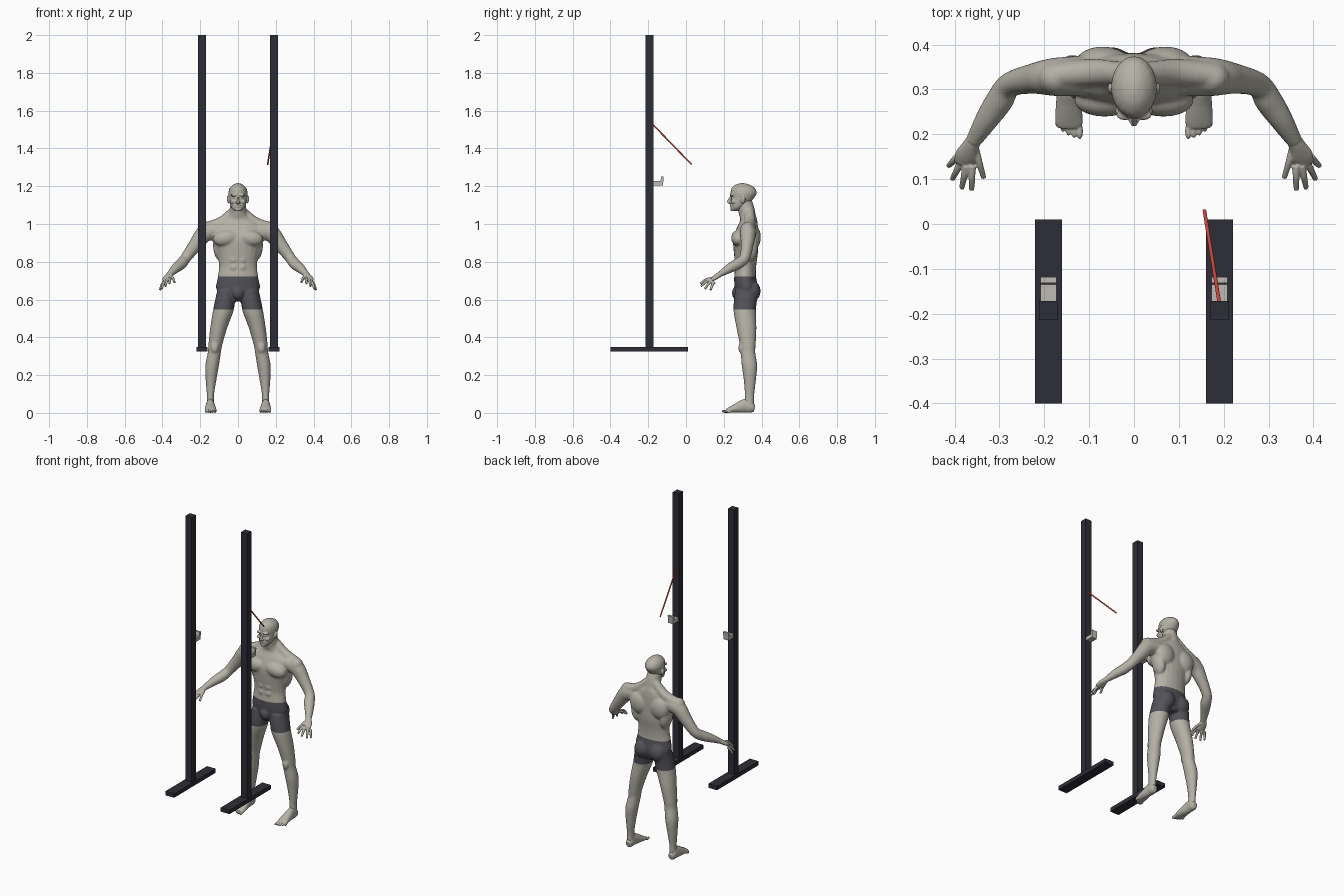
import bpy
import bmesh
import math
from mathutils import Vector, Matrix

default = bpy.data.objects.get("Cube")
if default:
    bpy.data.objects.remove(default)


def make_material(name, colour):
    material = bpy.data.materials.new(name)
    material.use_nodes = True
    material.diffuse_color = (*colour, 1)
    material.node_tree.nodes["Principled BSDF"].inputs["Base Color"].default_value = (*colour, 1)
    return material


steel = make_material("dark steel", (.027, .027, .038))
skin = make_material("pale clay skin", (.46, .44, .385))
fabric = make_material("grey shorts fabric", (.085, .085, .1))
hook_metal = make_material("light hook metal", (.52, .5, .46))
red = make_material("red rod", (.6, .06, .045))


def add_object(name, bm, *materials):
    bmesh.ops.recalc_face_normals(bm, faces=bm.faces[:])
    mesh = bpy.data.meshes.new(name)
    bm.to_mesh(mesh)
    bm.free()
    for material in materials:
        mesh.materials.append(material)
    obj = bpy.data.objects.new(name, mesh)
    bpy.context.collection.objects.link(obj)
    return obj


def box(name, low, high, material):
    low, high = Vector(low), Vector(high)
    bm = bmesh.new()
    place = Matrix.Translation((low + high) / 2) @ Matrix.Diagonal((*(high - low), 1))
    bmesh.ops.create_cube(bm, size=1, matrix=place)
    return add_object(name, bm, material)


def spline(points, steps=5):
    """Smooth in-between stations for a list of (x, y, z, width, depth)."""
    knots = [points[0], *points, points[-1]]
    for a, b, c, d in zip(knots, knots[1:], knots[2:], knots[3:]):
        for step in range(steps):
            t = step / steps
            yield [q + t / 2 * (r - p + t * (2*p - 5*q + 4*r - s + t * (3*(q - r) + s - p)))
                   for p, q, r, s in zip(a, b, c, d)]
    yield list(points[-1])


def loft(bm, points, level=False, sides=20):
    """Closed tube of elliptical rings; level keeps every ring horizontal."""
    stations = list(spline(points))
    rings = []
    for i, (x, y, z, width, depth) in enumerate(stations):
        before, after = stations[max(i - 1, 0)], stations[min(i + 1, len(stations) - 1)]
        across, along = Vector((1, 0, 0)), Vector((0, 1, 0))
        if not level:
            heading = (Vector(after[:3]) - Vector(before[:3])).normalized()
            across = heading.cross(Vector((0, 0, 1))).normalized()
            along = across.cross(heading)
        ring = []
        for k in range(sides):
            angle = math.tau * k / sides
            ring.append(bm.verts.new(Vector((x, y, z)) + across * width * math.cos(angle)
                                     + along * depth * math.sin(angle)))
        rings.append(ring)
    for lower, upper in zip(rings, rings[1:]):
        for k in range(sides):
            n = (k + 1) % sides
            bm.faces.new((lower[k], lower[n], upper[n], upper[k]))
    bm.faces.new(rings[0])
    bm.faces.new(rings[-1])


def blob(bm, centre, radii, tilt=0):
    place = (Matrix.Translation(centre) @ Matrix.Rotation(tilt, 4, "Y")
             @ Matrix.Diagonal((*radii, 1)))
    bmesh.ops.create_uvsphere(bm, u_segments=20, v_segments=12, radius=1, matrix=place)


def mirror_parts(bm):
    copy = bmesh.ops.duplicate(bm, geom=bm.verts[:] + bm.edges[:] + bm.faces[:])
    for item in copy["geom"]:
        if isinstance(item, bmesh.types.BMVert):
            item.co.x *= -1


def fuse(name, bm, voxel, softness, *materials):
    """Merge overlapping parts into one soft surface."""
    obj = add_object(name, bm, *materials)
    remesh = obj.modifiers.new("merge", "REMESH")
    remesh.mode = "VOXEL"
    remesh.voxel_size = voxel
    remesh.use_smooth_shade = True
    smooth = obj.modifiers.new("soften", "SMOOTH")
    smooth.factor = .5
    smooth.iterations = softness
    return obj


# Uprights, floor bars and hooks
for label, side in (("left", 1), ("right", -1)):
    x = side * .191
    box(label + "_post", (x - .021, -.214, .345), (x + .021, -.172, 2), steel)
    box(label + "_floor_bar", (x - .03, -.4, .325), (x + .03, .01, .35), steel)
    bm = bmesh.new()
    outline = [(-.172, 1.205), (-.122, 1.205), (-.118, 1.252), (-.131, 1.252),
               (-.135, 1.228), (-.172, 1.228)]
    face = bm.faces.new([bm.verts.new((x - .018, y, z)) for y, z in outline])
    extruded = bmesh.ops.extrude_face_region(bm, geom=[face])["geom"]
    bmesh.ops.translate(bm, vec=(.036, 0, 0),
                        verts=[v for v in extruded if isinstance(v, bmesh.types.BMVert)])
    add_object(label + "_hook", bm, hook_metal)

# Red rod hanging from the left post
start, end = Vector((.19, -.174, 1.525)), Vector((.157, .03, 1.315))
bm = bmesh.new()
turn = (end - start).to_track_quat("Z", "Y").to_matrix().to_4x4()
bmesh.ops.create_cone(bm, cap_ends=True, segments=12, radius1=.004, radius2=.004,
                      depth=(end - start).length,
                      matrix=Matrix.Translation((start + end) / 2) @ turn)
add_object("red_rod", bm, red)

# Body: paired limbs and muscles first, then the trunk
bm = bmesh.new()
loft(bm, [(.062, .322, .65, .048, .062), (.076, .311, .55, .055, .06),
          (.102, .32, .45, .045, .053), (.12, .327, .36, .037, .042),
          (.125, .328, .32, .035, .039), (.137, .336, .25, .036, .041),
          (.143, .338, .17, .028, .032), (.146, .336, .09, .019, .025),
          (.146, .333, .04, .021, .027)], level=True)
loft(bm, [(.11, .33, .965, .045, .045), (.175, .328, .95, .043, .046),
          (.225, .324, .89, .034, .037), (.277, .31, .82, .028, .029),
          (.3, .275, .79, .031, .03), (.33, .23, .765, .026, .025),
          (.362, .178, .733, .017, .015)])
loft(bm, [(.02, .335, 1.07, .025, .025), (.09, .338, 1.01, .03, .028),
          (.17, .332, .975, .03, .035)])
blob(bm, (.17, .325, .962), (.042, .04, .05), .5)
blob(bm, (.066, .275, .925), (.068, .036, .042), .15)
blob(bm, (.07, .357, .93), (.062, .039, .068))
blob(bm, (.098, .335, .87), (.033, .045, .07), .15)
blob(bm, (.052, .352, .645), (.05, .043, .055))
blob(bm, (.124, .289, .345), (.02, .012, .028))
for z in (.77, .81, .85):
    blob(bm, (.022, .268, z), (.022, .014, .02))
mirror_parts(bm)
loft(bm, [(0, .318, .59, .045, .045), (0, .32, .65, .113, .062),
          (0, .313, .72, .107, .058), (0, .316, .78, .101, .056),
          (0, .317, .85, .112, .064), (0, .316, .92, .138, .066),
          (0, .325, .98, .14, .056), (0, .332, 1.02, .085, .045),
          (0, .326, 1.045, .05, .044), (0, .316, 1.09, .043, .045),
          (0, .307, 1.13, .038, .04)], level=True)
blob(bm, (0, .268, .635), (.03, .025, .035))
body = fuse("body", bm, .0055, 7, skin, fabric)

# Shorts: cut the waist and hem lines, then colour the faces between them
WAIST, HEM, HAND_REACH = .722, .548, .25
evaluated = body.evaluated_get(bpy.context.evaluated_depsgraph_get())
bm = bmesh.new()
bm.from_mesh(evaluated.to_mesh())
for height in (WAIST, HEM):
    bmesh.ops.bisect_plane(bm, geom=bm.verts[:] + bm.edges[:] + bm.faces[:],
                           plane_co=(0, 0, height), plane_no=(0, 0, 1))
for face in bm.faces:
    centre = face.calc_center_median()
    face.material_index = int(HEM < centre.z < WAIST and abs(centre.x) < HAND_REACH)
    face.smooth = True
body.modifiers.clear()
bm.to_mesh(body.data)
bm.free()

# Head
bm = bmesh.new()
blob(bm, (.052, .302, 1.128), (.006, .013, .02), .15)
blob(bm, (.02, .243, 1.153), (.02, .012, .007), .1)
blob(bm, (.027, .252, 1.118), (.015, .014, .012))
blob(bm, (.019, .248, 1.137), (.009, .009, .006))
blob(bm, (.007, .233, 1.114), (.006, .008, .005))
mirror_parts(bm)
loft(bm, [(0, .257, 1.068, .016, .018), (0, .272, 1.085, .034, .036),
          (0, .286, 1.11, .044, .049), (0, .3, 1.14, .049, .062),
          (0, .305, 1.165, .051, .069), (0, .303, 1.19, .044, .061),
          (0, .3, 1.208, .026, .037), (0, .298, 1.216, .006, .01)], level=True)
loft(bm, [(0, .242, 1.15, .006, .006), (0, .229, 1.128, .006, .007),
          (0, .224, 1.117, .008, .007), (0, .236, 1.11, .007, .006)])
blob(bm, (0, .241, 1.099), (.016, .009, .004))
blob(bm, (0, .242, 1.091), (.014, .009, .004))
blob(bm, (0, .245, 1.076), (.014, .011, .009))
fuse("head", bm, .003, 3, skin)

# Hands: a palm, then fingers from knuckle to tip
bm = bmesh.new()
loft(bm, [(.352, .195, .743, .016, .015), (.364, .174, .73, .019, .014),
          (.374, .152, .715, .025, .012), (.379, .134, .702, .022, .009)])
fingers = [((.361, .13, .711), (.362, .076, .684)), ((.374, .13, .706), (.384, .08, .67)),
           ((.386, .137, .698), (.405, .1, .656)), ((.394, .149, .692), (.413, .13, .65)),
           ((.354, .168, .722), (.335, .103, .69))]
for knuckle, tip in fingers:
    bend = [(a + b) / 2 for a, b in zip(knuckle, tip)]
    bend[2] += .006
    loft(bm, [(*knuckle, .009, .009), (*bend, .0075, .0075), (*tip, .006, .006)], sides=12)
mirror_parts(bm)
fuse("hands", bm, .0025, 3, skin)

# Feet: a wedge, then five toes fanned across the front
bm = bmesh.new()
loft(bm, [(.147, .363, .024, .014, .018), (.147, .345, .028, .022, .028),
          (.147, .315, .037, .023, .037), (.146, .27, .026, .028, .026),
          (.145, .23, .015, .031, .015), (.145, .215, .01, .027, .01)])
for toe in range(5):
    size = .0085 - toe * .0007
    blob(bm, (.121 + toe * .0125, .207 + toe ** 2 * .0013, size), (size * .85, size * 2.2, size))
mirror_parts(bm)
fuse("feet", bm, .0025, 3, skin)
